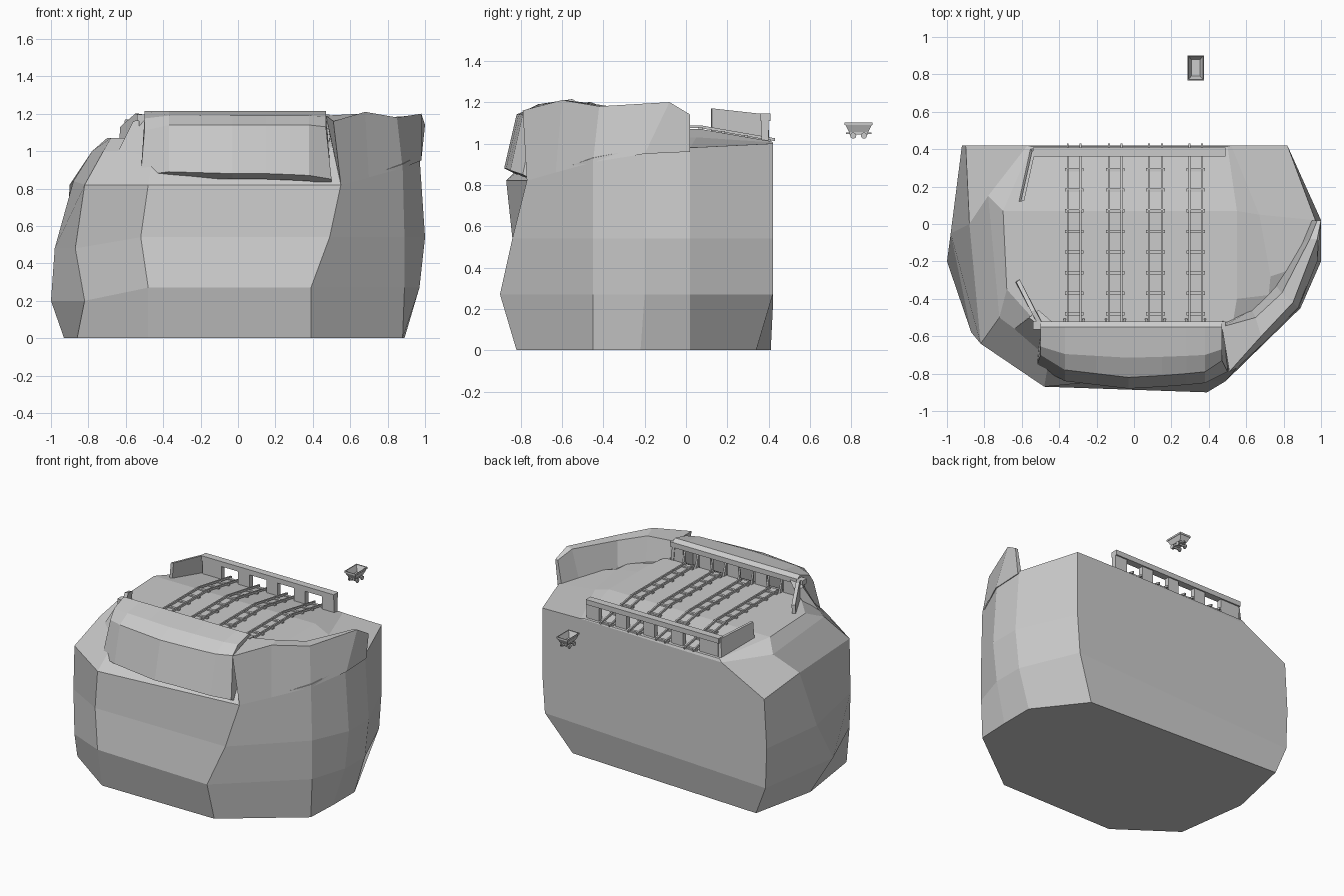
import bpy, bmesh, math
from mathutils import Vector

if "Cube" in bpy.data.objects:
    bpy.data.objects.remove(bpy.data.objects["Cube"])

def make(name, verts, faces, solid=0):
    me = bpy.data.meshes.new(name)
    bm = bmesh.new()
    vs = [bm.verts.new(v) for v in verts]
    for f in faces:
        bm.faces.new([vs[i] for i in f])
    bmesh.ops.recalc_face_normals(bm, faces=bm.faces)
    bm.to_mesh(me)
    bm.free()
    ob = bpy.data.objects.new(name, me)
    bpy.context.collection.objects.link(ob)
    if solid:
        m = ob.modifiers.new("thickness", 'SOLIDIFY')
        m.thickness, m.offset = solid, -1
    return ob

def bridge(rings, closed=True):
    n = len(rings[0])
    return [(r*n+i, r*n+(i+1) % n, (r+1)*n+(i+1) % n, (r+1)*n+i)
            for r in range(len(rings)-1) for i in range(n if closed else n-1)]

def flat(rings):
    return [v for r in rings for v in r]

def prism(name, pts, offset):
    rings = [pts, [tuple(Vector(p)+Vector(offset)) for p in pts]]
    n = len(pts)
    return make(name, flat(rings), bridge(rings)+[tuple(range(n)), tuple(range(n, 2*n))])

def box(name, x0, x1, y0, y1, z0, z1):
    return prism(name, [(x0, y0, z0), (x1, y0, z0), (x1, y1, z0), (x0, y1, z0)], (0, 0, z1-z0))

# faceted rock: rings run front right -> right -> back -> left -> front left
foot = [(.39, -.82, 0), (.88, -.45, 0), (.89, -.22, 0), (.89, .02, 0), (.64, .34, 0),
        (-.83, .41, 0), (-.93, -.05, 0), (-.86, -.55, 0), (-.48, -.82, 0)]
belly = [(.39, -.90, .27), (.89, -.45, .27), (.97, -.2, .27), (.97, .02, .27), (.8, .42, .27),
         (-.91, .42, .2), (-1, -.2, .2), (-.82, -.64, .2), (-.48, -.87, .27)]
waist = [(.49, -.84, .54), (.89, -.45, .54), (1, -.2, .54), (1, .02, .54), (.82, .42, .54),
         (-.92, .42, .48), (-.98, -.05, .48), (-.87, -.58, .48), (-.52, -.84, .54)]
rim = [(.55, -.77, .82), (.88, -.45, .93), (.97, -.2, .98), (.97, .02, .98), (.82, .42, 1.0),
       (-.9, .42, .82), (-.88, .0, .84), (-.82, -.64, .82), (-.48, -.87, .82)]
shoulder = [(.55, -.62, 1.02), (.72, -.38, 1.03), (.73, -.28, 1.03), (.67, .05, 1.03), (.52, .42, 1.005),
            (-.57, .42, .99), (-.78, .15, 1.0), (-.72, -.5, 1.0), (-.45, -.7, 1.0)]
deck = [(.53, -.52, 1.07), (.55, -.4, 1.07), (.55, -.25, 1.07), (.55, .07, 1.07), (.5, .415, 1.01),
        (-.55, .415, 1.01), (-.7, .07, 1.07), (-.68, -.35, 1.07), (-.5, -.55, 1.07)]
rings = [foot, belly, waist, rim, shoulder, deck]
t = 45
make("rock_base", flat(rings), bridge(rings) + [tuple(range(9)),
     (t, t+1, t+2, t+3, t+6, t+7, t+8), (t+3, t+4, t+5, t+6)])

# rock ridge on the right: outer foot, outer crest, inner crest, inner foot
ridge = [
    [(.55, -.77, .82), (.51, -.79, 1.16), (.47, -.55, 1.19), (.5, -.52, 1.04)],
    [(.70, -.63, .86), (.68, -.60, 1.21), (.65, -.5, 1.2), (.63, -.46, 1.02)],
    [(.88, -.45, .91), (.85, -.42, 1.18), (.79, -.37, 1.18), (.76, -.33, 1.0)],
    [(.98, -.2, .95), (.98, -.08, 1.2), (.94, -.08, 1.19), (.90, -.1, .98)],
    [(.98, .02, .96), (1, .02, 1.14), (.98, .02, 1.14), (.95, .02, .97)]]
make("rock_ridge", flat(ridge), bridge(ridge)+[(0, 1, 2, 3), (16, 17, 18, 19)])

# overhanging hood at the front: a profile lofted along x with a ragged lower edge
profile = [(-.52, 1.195), (-.55, 1.215), (-.70, 1.19), (-.79, 1.14), (-.85, .90), (-.79, .87)]
hood = []
for x, dy, dz, low in [(-.5, .09, -.03, 0), (-.37, .01, 0, -.01), (-.2, -.01, 0, -.015), (-.03, -.03, 0, -.02),
                       (.15, -.02, 0, -.02), (.28, -.01, 0, -.025), (.38, 0, 0, -.03), (.47, .06, -.01, -.04)]:
    ring = []
    for i, (y, z) in enumerate(profile):
        k = min(max(i-1, 0)/2, 1)
        flare = (.03 if x > 0 else -.02) * (abs(x) > .4) * (i > 3)
        ring.append((x+flare, y+dy*k, z+dz*k+low*(i > 3)))
    hood.append(ring)
verts = flat(hood)
n = len(profile)
last = n*(len(hood)-1)
verts += [(-.5, -.52, .97), (.49, -.52, .97)]
make("front_hood", verts, bridge(hood, False) +
     [tuple(range(n))+(len(verts)-2,), tuple(range(last, last+n))+(len(verts)-1,)], .02)

# gate walls with four openings, front and back
tracks = [-.32, -.10, .115, .33]
def gate(name, y, z0, z1, depth):
    edges = [-.53] + [e for c in tracks for e in (c-.065, c+.065)] + [.49]
    for i in range(5):
        box(f"{name}_post_{i+1}", edges[2*i], edges[2*i+1], y, y+depth, z0, z1-.03)
    box(f"{name}_beam", -.54, .49, y-.005, y+depth+.01, z1-.035, z1)

gate("back_gate", .365, .99, 1.145, .035)
gate("front_gate", -.56, 1.04, 1.195, .03)
for i, c in enumerate(tracks):
    for s in (-1, 1):
        prism(f"front_brace_{i+1}_{s}", [(c+s*.05-.006, -.53, 1.07), (c+s*.05-.006, -.505, 1.07),
              (c+s*.05-.006, -.53, 1.16)], (.012, 0, 0))

# angled wing walls on the left
prism("back_wing", [(-.615, .12, 1.06), (-.555, .40, 1.0), (-.545, .39, 1.14), (-.605, .12, 1.17)], (.018, .005, 0))
prism("front_wing", [(-.635, -.31, 1.05), (-.50, -.57, 1.02), (-.49, -.58, 1.19), (-.55, -.47, 1.20),
                     (-.63, -.31, 1.13)], (.02, .012, 0))
prism("left_crag", [(-.64, -.56, 1.0), (-.48, -.72, .95), (-.48, -.57, 1.18), (-.56, -.5, 1.16)], (.05, .04, 0))

# rails and sleepers following the deck
def deck_z(y):
    return 1.07 if y < .07 else 1.07-(y-.07)*.174
path = [-.52, .07, .43]
for i, c in enumerate(tracks):
    for side in (-1, 1):
        x = c+side*.034
        rail = [[(x-.005, y, deck_z(y)+.004), (x+.005, y, deck_z(y)+.004),
                 (x+.005, y, deck_z(y)+.018), (x-.005, y, deck_z(y)+.018)] for y in path]
        make(f"rail_{i+1}_{side}", flat(rail), bridge(rail)+[(0, 1, 2, 3), (8, 9, 10, 11)])
    for k in range(9):
        y = -.48+k*.11
        z = deck_z(y)
        box(f"sleeper_{i+1}_{k+1}", c-.05, c+.05, y-.009, y+.009, z-.006, z+.009)

# small mine cart: open flared tub, chassis and four wheels
cx, cy = .33, .835
def rect(w, d, z):
    return [(cx-w, cy-d, z), (cx+w, cy-d, z), (cx+w, cy+d, z), (cx-w, cy+d, z)]
tub = [rect(.026, .046, 1.055), rect(.040, .064, 1.09), rect(.043, .067, 1.09), rect(.043, .067, 1.102)]
make("cart_tub", flat(tub), bridge(tub)+[(0, 1, 2, 3)], .006)
box("cart_chassis", cx-.02, cx+.02, cy-.045, cy+.045, 1.043, 1.055)
for sy in (-.026, .026):
    box("cart_axle", cx-.03, cx+.03, cy+sy-.004, cy+sy+.004, 1.032, 1.044)
    for sx in (-.03, .03):
        bpy.ops.mesh.primitive_cylinder_add(vertices=10, radius=.015, depth=.008,
            location=(cx+sx, cy+sy, 1.038), rotation=(0, math.pi/2, 0))
        bpy.context.object.name = "cart_wheel"
for sy in (-1, 1):
    box("cart_coupling", cx-.006, cx+.006, *sorted((cy+sy*.04, cy+sy*.062)), 1.045, 1.053)
